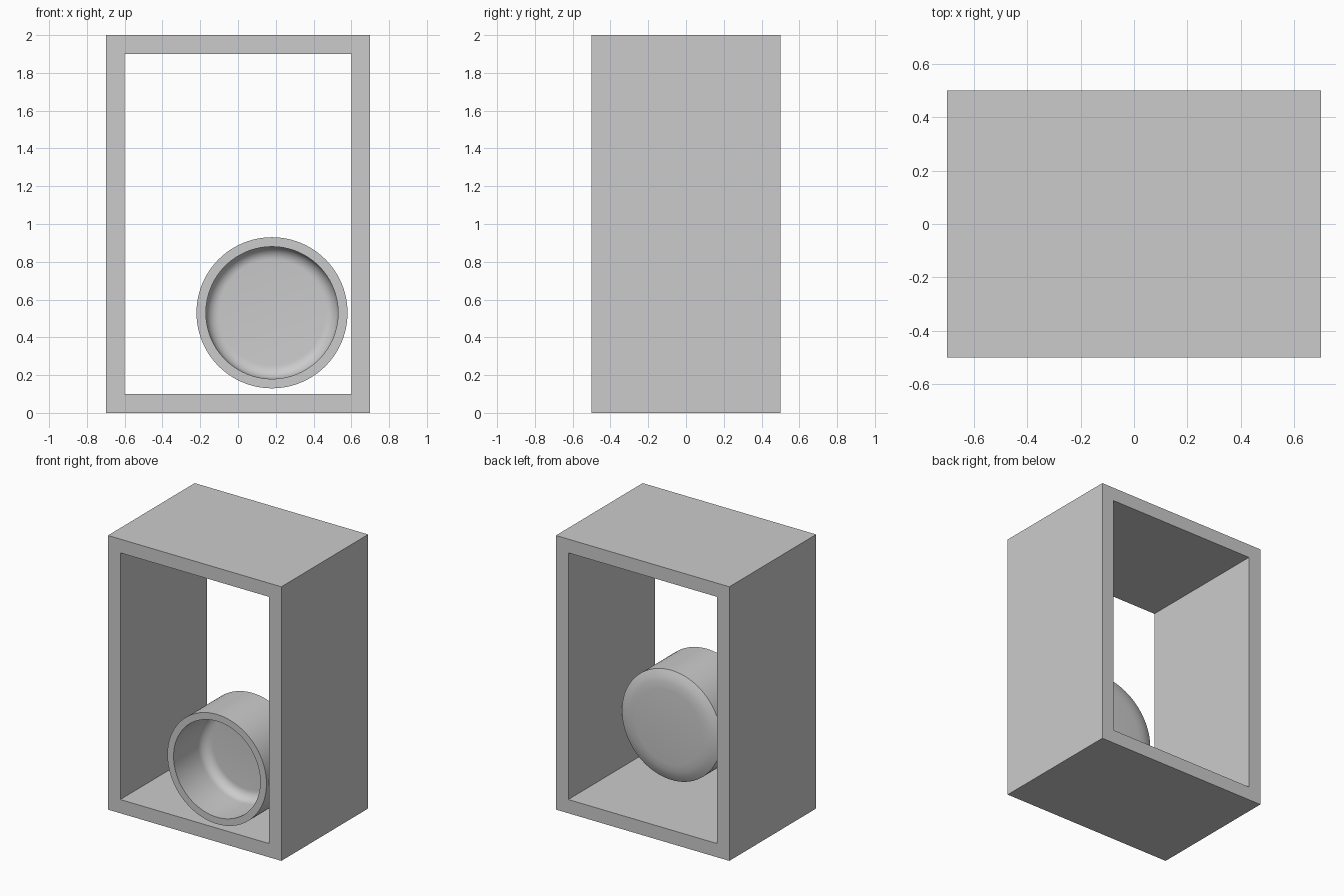
import bpy, bmesh
from math import pi, sin, cos
from mathutils import Matrix

if "Cube" in bpy.data.objects:
    bpy.data.objects.remove(bpy.data.objects["Cube"])

# One plain grey for everything
grey = bpy.data.materials.new("plain grey")
grey.use_nodes = True
grey.diffuse_color = (0.6, 0.6, 0.6, 1)
grey.node_tree.nodes["Principled BSDF"].inputs["Base Color"].default_value = grey.diffuse_color


def add_object(name, bm):
    bmesh.ops.recalc_face_normals(bm, faces=bm.faces)
    mesh = bpy.data.meshes.new(name)
    bm.to_mesh(mesh)
    bm.free()
    mesh.materials.append(grey)
    obj = bpy.data.objects.new(name, mesh)
    bpy.context.collection.objects.link(obj)
    return obj


# Open frame: a rectangular ring pulled from front to back
def rectangle(bm, half_width, low, high, y):
    corners = [(-half_width, low), (half_width, low), (half_width, high), (-half_width, high)]
    return [bm.verts.new((x, y, z)) for x, z in corners]


bm = bmesh.new()
loops = [rectangle(bm, 0.7, 0, 2, -0.5), rectangle(bm, 0.7, 0, 2, 0.5),
         rectangle(bm, 0.6, 0.1, 1.9, 0.5), rectangle(bm, 0.6, 0.1, 1.9, -0.5)]
for a, b in zip(loops, loops[1:] + loops[:1]):
    for i in range(4):
        j = (i + 1) % 4
        bm.faces.new((a[i], a[j], b[j], b[i]))
add_object("box_frame", bm)


# Round cup: profile of (radius, depth) turned about its axis
def fillet(radius, depth, size, steps=8):
    angles = [pi / 2 * i / steps for i in range(steps + 1)]
    return [(radius - size + size * cos(a), depth - size + size * sin(a)) for a in angles]


inner = [(0.35, 0)] + fillet(0.35, 0.35, 0.07) + [(0, 0.35)]
outer = [(0.4, 0), (0.4, 0.41), (0.36, 0.43), (0.32, 0.44), (0.27, 0.445), (0, 0.445)]
profile = inner[::-1] + outer

bm = bmesh.new()
verts = [bm.verts.new((r, 0, d)) for r, d in profile]
edges = [bm.edges.new(pair) for pair in zip(verts, verts[1:])]
bmesh.ops.spin(bm, geom=verts + edges, cent=(0, 0, 0), axis=(0, 0, 1),
               angle=2 * pi, steps=96)
bmesh.ops.remove_doubles(bm, verts=bm.verts, dist=0.0001)
bm.transform(Matrix.Translation((0.18, -0.5, 0.53)) @ Matrix.Rotation(-pi / 2, 4, "X"))
cup = add_object("round_cup", bm)

bpy.ops.object.select_all(action="DESELECT")
cup.select_set(True)
bpy.context.view_layer.objects.active = cup
bpy.ops.object.shade_smooth_by_angle(angle=pi / 6)
